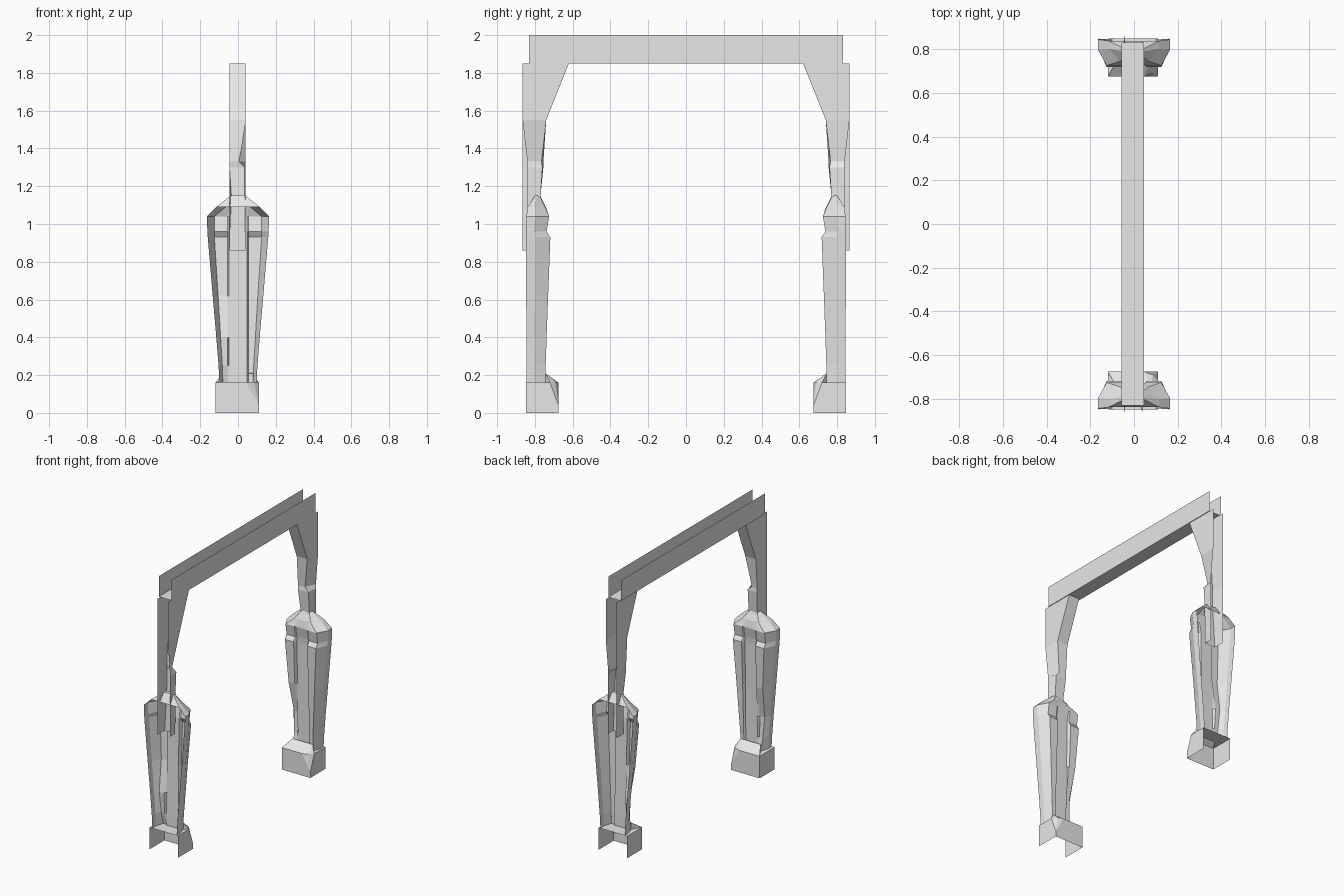
import bpy

cube = bpy.data.objects.get("Cube")
if cube:
    bpy.data.objects.remove(cube)

grey = bpy.data.materials.new("plain_grey")
grey.use_nodes = True
grey.diffuse_color = (0.8, 0.8, 0.8, 1)
grey.node_tree.nodes["Principled BSDF"].inputs["Base Color"].default_value = (0.8, 0.8, 0.8, 1)


def make(name, verts, faces, flip=False):
    """Flat shaded mesh object."""
    if flip:
        faces = [f[::-1] for f in faces]
    mesh = bpy.data.meshes.new(name)
    mesh.from_pydata(verts, [], faces)
    mesh.materials.append(grey)
    obj = bpy.data.objects.new(name, mesh)
    bpy.context.collection.objects.link(obj)


def loft(rings):
    """Open sheet through equal-length rings of points, bottom to top."""
    n = len(rings[0])
    verts = [p for ring in rings for p in ring]
    faces = [(r * n + i, r * n + n + i, r * n + n + i + 1, r * n + i + 1)
             for r in range(len(rings) - 1) for i in range(n - 1)]
    return verts, faces


def pair(name, verts, faces):
    """One copy at each end of the beam."""
    make("front_" + name, verts, faces)
    make("back_" + name, [(x, -y, z) for x, y, z in verts], faces, flip=True)


# Overhead beam: channel open at the top and both ends
section = [(-.057, 2), (-.057, 1.85), (.045, 1.85), (.045, 2)]
verts, faces = loft([[(x, y, z) for x, z in section] for y in (-.83, .83)])
make("beam", verts, faces)

# Post: channel open to the outside, widening into a bracket under the beam
# each level: z, left inner xy, right inner xy, right outer y
post_levels = [
    (.86, (-.045, -.78), (.04, -.78), -.84),
    (1.15, (-.035, -.77), (.035, -.77), -.84),
    (1.30, (-.045, -.755), (.035, -.76), -.84),
    (1.33, (-.045, -.755), (.005, -.765), -.84),
    (1.55, (-.045, -.74), (.04, -.74), -.865),
    (1.85, (-.045, -.62), (.04, -.62), -.865),
]
rings = [[(-.045, -.865, z), (*a, z), (*b, z), (.04, o, z)] for z, a, b, o in post_levels]
verts, faces = loft(rings)
pair("post", verts, faces)

# Tapered leg shell: two lobes with a groove between, open to the outside
# each level: z, half width, lobe half width, lobe y, groove y, outer y, damaged lobe y
leg_levels = [
    (.16, .098, .080, -.745, -.755, -.845, -.745),
    (.25, .103, .083, -.743, -.755, -.845, -.765),
    (.40, .115, .092, -.738, -.753, -.845, -.775),
    (.62, .134, .105, -.730, -.750, -.846, -.732),
    (.93, .160, .125, -.718, -.747, -.848, -.718),
    (.96, .162, .125, -.738, -.745, -.848, -.738),
    (1.04, .165, .125, -.725, -.730, -.845, -.725),
    (1.09, .115, .065, -.745, -.742, -.838, -.745),
    (1.15, .040, .030, -.775, -.772, -.800, -.775),
]
rings = []
for z, w, a, lobe, groove, outer, hurt in leg_levels:
    b = min(.055, a * .7)
    rings.append([(-w, outer, z), (-w, outer + (lobe - outer) * .4, z),
                  (-a, hurt, z), (-b, hurt, z), (-b * .85, groove, z),
                  (b * .85, groove, z), (b, lobe, z), (a, lobe, z),
                  (w, outer + (lobe - outer) * .4, z), (w, outer, z)])
verts, faces = loft(rings)
n, last = len(rings[0]), len(verts) - len(rings[0])
faces.append(tuple(range(last, last + n))[::-1])               # crown
faces.append((last - n, last - 1, last + n - 1, last))         # closed brow
pair("leg", verts, faces)

# Foot: box open below and outside, one inner corner chipped, sloped top
L, R, OUT, IN, H = -.12, .11, -.848, -.675, .16
foot = [(L, OUT, 0), (L, IN, 0), (R, IN, 0), (R, OUT, 0),
        (L, OUT, H), (L, IN, H), (.045, IN, H), (R, IN, .04),
        (R, -.72, H), (R, OUT, H),
        (-.08, -.745, .21), (.08, -.745, .21), (.085, -.69, H)]
foot_faces = [(0, 4, 5, 1), (1, 5, 6, 7, 2), (2, 7, 8, 9, 3),
              (7, 6, 12), (7, 12, 8),
              (5, 10, 11, 6), (6, 11, 12), (12, 11, 8),
              (4, 10, 5), (9, 8, 11), (4, 9, 11, 10)]
foot_faces[-1:] = []
# flat ledge beside the leg walls
foot += [(-.098, OUT, H), (-.08, -.745, H), (.08, -.745, H), (.098, OUT, H)]
foot_faces[-2:] = [(4, 13, 14, 5), (9, 8, 15, 16), (13, 16, 15, 14),
                   (5, 14, 10), (8, 11, 15)]
pair("foot", foot, foot_faces)
